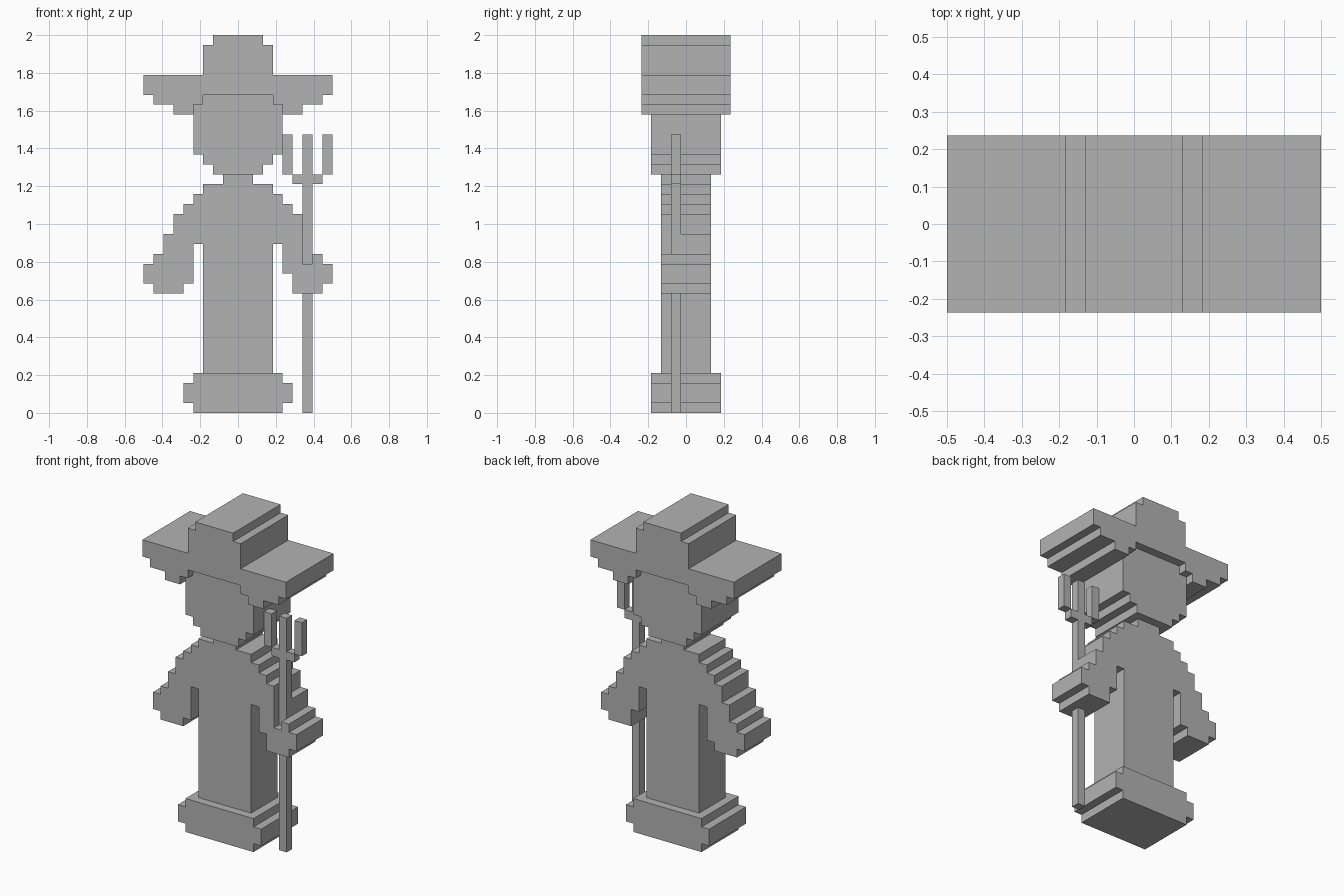
import bpy
import bmesh

U = 2 / 38  # one block step

if "Cube" in bpy.data.objects:
    bpy.data.objects.remove(bpy.data.objects["Cube"], do_unlink=True)

grey = bpy.data.materials.new("plain_grey")
grey.use_nodes = True
colour = (0.45, 0.45, 0.45, 1)
grey.diffuse_color = colour
grey.node_tree.nodes["Principled BSDF"].inputs["Base Color"].default_value = colour


def stairs(x, z, *steps):
    """Stepped half outline: each step alternately changes z, then x."""
    points = [(x, z)]
    for i, value in enumerate(steps):
        x, z = (x, value) if i % 2 == 0 else (value, z)
        points.append((x, z))
    return points


def slab(name, half, y0, y1, centre=0, other=None):
    """Extrude an outline made of a +x half and a mirrored -x half."""
    outline = half + [(-x, z) for x, z in reversed(other or half)]
    bm = bmesh.new()
    face = bm.faces.new([bm.verts.new(((x + centre) * U, y0 * U, z * U))
                         for x, z in outline])
    grown = bmesh.ops.extrude_face_region(bm, geom=[face])
    for v in grown["geom"]:
        if isinstance(v, bmesh.types.BMVert):
            v.co.y = y1 * U
    bmesh.ops.recalc_face_normals(bm, faces=bm.faces)
    mesh = bpy.data.meshes.new(name)
    bm.to_mesh(mesh)
    bm.free()
    mesh.materials.append(grey)
    obj = bpy.data.objects.new(name, mesh)
    bpy.context.collection.objects.link(obj)
    return obj


# Wide-brimmed hat, head and foot block
slab("hat", stairs(2.5, 38, 37, 3.5, 34, 9.5, 32, 8.5, 31, 6.5, 30,
                   4.5, 31, 3.5, 32), -4.5, 4.5)
slab("head", stairs(3.5, 32, 31, 4.5, 26, 3.5, 25, 2.5, 24), -3.5, 3.5)
slab("base", stairs(4.5, 4, 3, 5.5, 1, 4.5, 0), -3.5, 3.5)

# Neck, torso and arms; the inner edge of the left hand steps in higher
arm = (23, 3.5, 22, 4.5, 21, 5.5, 20, 6.5, 18, 7.5, 16, 8.5, 15, 9.5,
       13, 8.5, 12, 5.5)
left = stairs(1.5, 24, *arm, 14, 4.5, 17, 3.5, 4)
right = stairs(1.5, 24, *arm, 13, 4.5, 17, 3.5, 4)
body = slab("body", left, -2.5, 2.5, other=right)

# Notch in the left arm where the fork is held
notch = slab("notch_cutter", stairs(0.5, 19, 15), -3.5, -0.5, centre=7)
notch.hide_render = True
cut = body.modifiers.new("notch", "BOOLEAN")
cut.operation = "DIFFERENCE"
cut.solver = "EXACT"
cut.object = notch
bpy.context.view_layer.objects.active = body
bpy.ops.object.modifier_apply(modifier=cut.name)
bpy.data.objects.remove(notch, do_unlink=True)

# Three-pronged fork
slab("fork_handle", stairs(0.5, 28, 24, 1.5, 23, 0.5, 0), -1.5, -0.5, centre=7)
for side, offset in (("inner", -2), ("outer", 2)):
    slab("fork_prong_" + side, stairs(0.5, 28, 24), -1.5, -0.5, centre=7 + offset)
